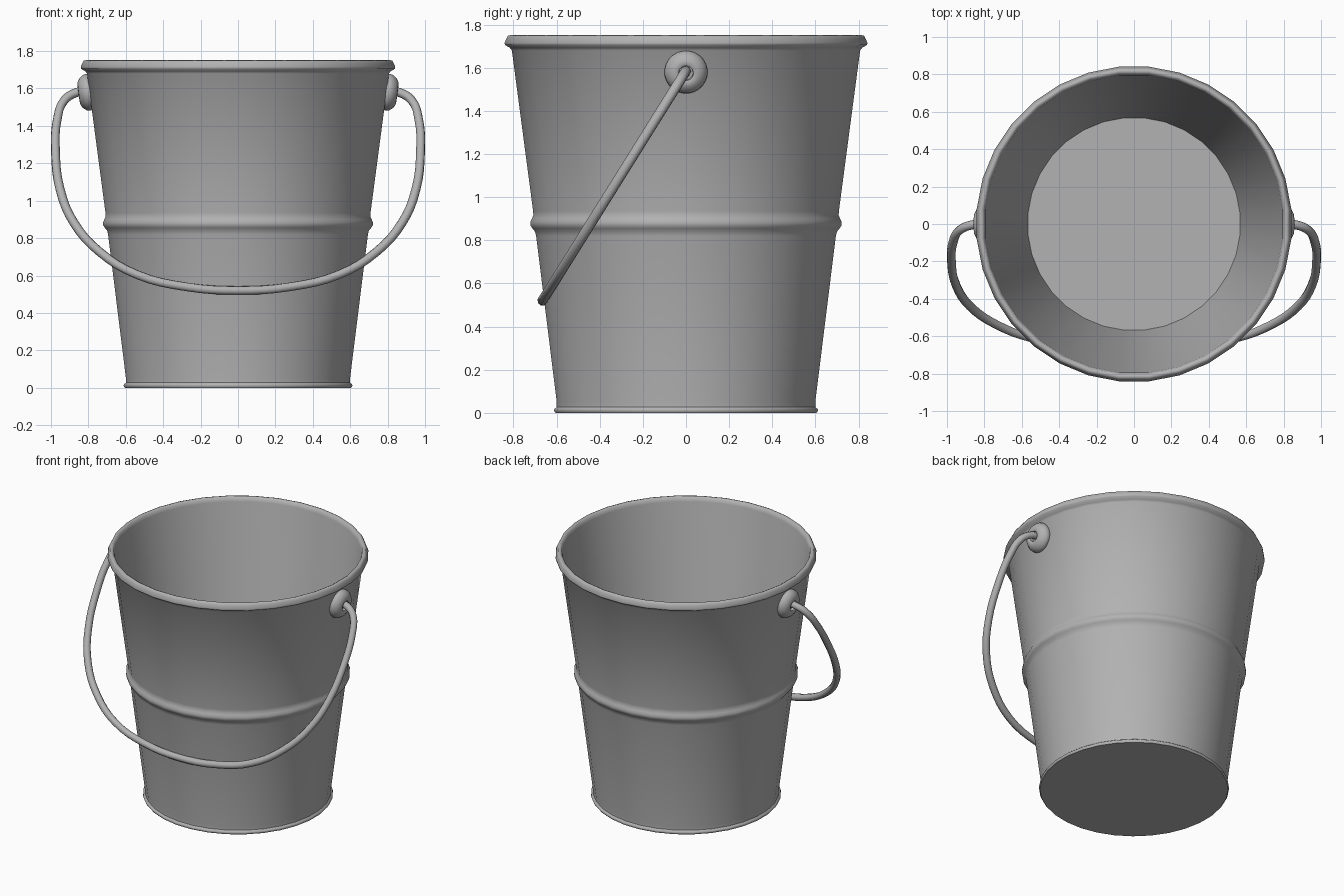
import bpy, bmesh, math
from mathutils import Matrix, Vector

if "Cube" in bpy.data.objects:
    bpy.data.objects.remove(bpy.data.objects["Cube"])

grey = bpy.data.materials.new("dull_metal")
grey.diffuse_color = (0.445, 0.445, 0.445, 1)
grey.use_nodes = True
grey.node_tree.nodes["Principled BSDF"].inputs["Base Color"].default_value = grey.diffuse_color


def lathe(name, profile, segments, matrix=Matrix(), angle=50):
    """Spin an (r, z) profile around z; r = 0 points close into a pole."""
    bm = bmesh.new()
    rings = []
    for r, z in profile:
        if r == 0:
            rings.append([bm.verts.new((0, 0, z))] * segments)
        else:
            rings.append([bm.verts.new((r * math.cos(a), r * math.sin(a), z))
                          for a in (2 * math.pi * (i + 0.5) / segments for i in range(segments))])
    for lo, hi in zip(rings, rings[1:]):
        for i in range(segments):
            j = (i + 1) % segments
            bm.faces.new(list(dict.fromkeys((lo[i], lo[j], hi[j], hi[i]))))
    bmesh.ops.recalc_face_normals(bm, faces=bm.faces)
    bm.transform(matrix)
    mesh = bpy.data.meshes.new(name)
    bm.to_mesh(mesh)
    bm.free()
    mesh.materials.append(grey)
    obj = bpy.data.objects.new(name, mesh)
    bpy.context.collection.objects.link(obj)
    bpy.ops.object.select_all(action='DESELECT')
    obj.select_set(True)
    bpy.context.view_layer.objects.active = obj
    bpy.ops.object.shade_smooth_by_angle(angle=math.radians(angle))
    return obj


# Pail: base, foot bead, wall with soft middle bead, flared rim, inner wall, floor
lathe("pail", [
    (0, 0), (0.608, 0), (0.615, 0.01), (0.613, 0.018), (0.602, 0.027), (0.602, 0.05),
    (0.698, 0.82), (0.703, 0.84), (0.715, 0.855), (0.724, 0.868), (0.725, 0.884),
    (0.718, 0.9), (0.711, 0.915), (0.712, 0.935),
    (0.811, 1.68), (0.82, 1.692), (0.843, 1.705), (0.845, 1.715), (0.835, 1.738), (0.83, 1.748),
    (0.818, 1.751), (0.806, 1.745), (0.799, 1.72), (0.573, 0.04), (0.57, 0.03), (0, 0.03)], 32)

# Round handle ears, dimpled where the wire enters, tilted with the wall
ear = [(0, -0.012), (0.094, -0.012), (0.1, 0.004), (0.096, 0.022), (0.08, 0.042),
       (0.06, 0.053), (0.042, 0.055), (0.034, 0.05), (0.032, 0.03), (0, 0.03)]
for side, label in ((1, "right"), (-1, "left")):
    place = (Matrix.Translation((0.798 * side, 0, 1.58))
             @ Matrix.Rotation(side * math.radians(97.3), 4, 'Y'))
    lathe("handle_ear_" + label, ear, 24, place)

# Wire handle: half outline (x, z), mirrored, lying in a plane hinged at the ears
half = [(0.81, 1.585), (0.865, 1.578), (0.93, 1.535), (0.967, 1.43), (0.976, 1.27), (0.951, 1.06),
        (0.876, 0.88), (0.738, 0.725), (0.54, 0.605), (0.28, 0.54), (0, 0.52)]
path = half + [(-x, z) for x, z in reversed(half[:-1])]
curve = bpy.data.curves.new("wire_handle", 'CURVE')
curve.dimensions = '3D'
curve.bevel_depth = 0.024
curve.bevel_resolution = 2
curve.resolution_u = 4
curve.use_fill_caps = True
curve.materials.append(grey)
spline = curve.splines.new('BEZIER')
spline.bezier_points.add(len(path) - 1)
for point, (x, z) in zip(spline.bezier_points, path):
    point.co = Vector((x, -0.665 * (1.585 - z) / 1.065, z))
    point.handle_left_type = point.handle_right_type = 'AUTO'
handle = bpy.data.objects.new("wire_handle", curve)
bpy.context.collection.objects.link(handle)
